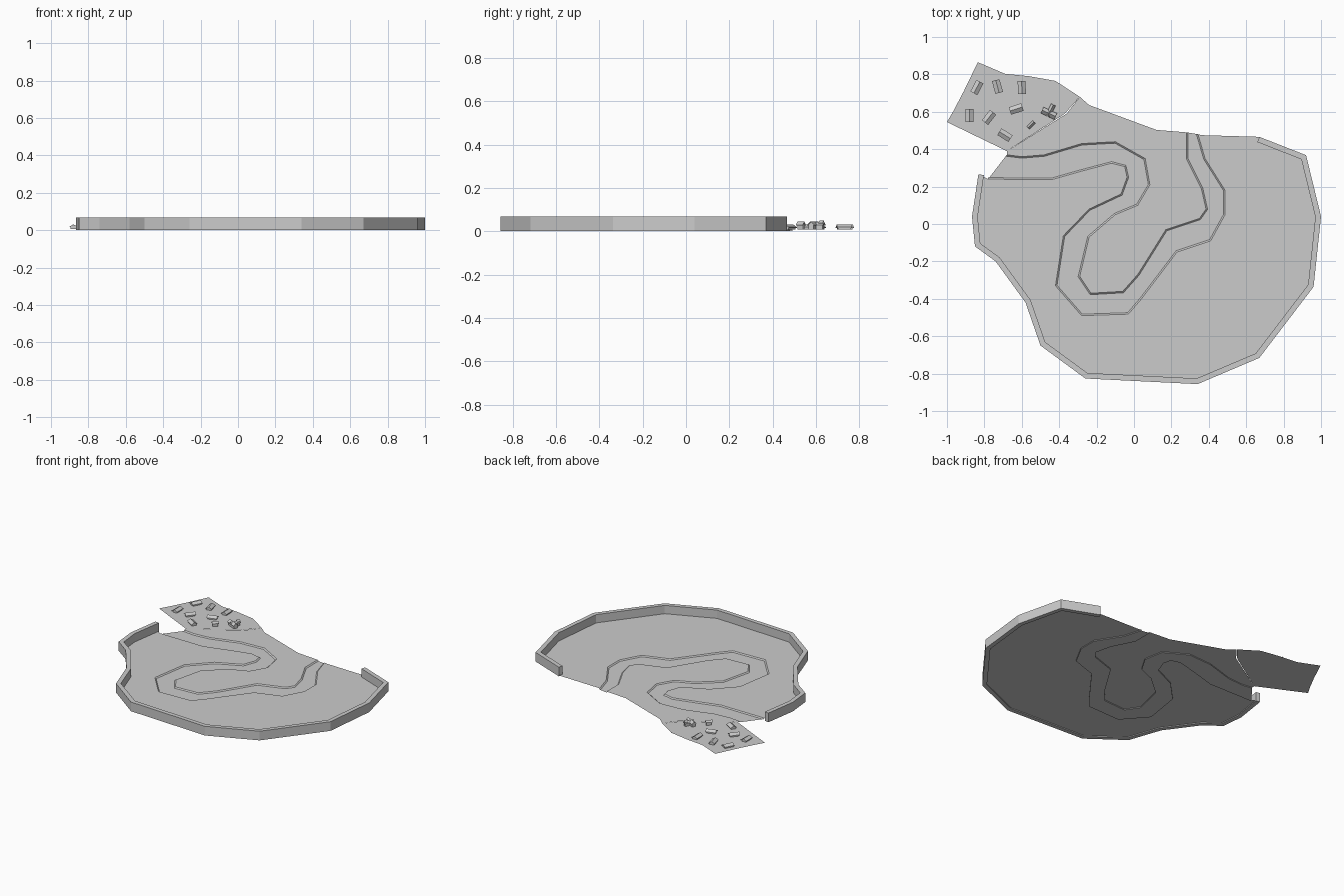
import bpy, bmesh
from math import radians
from mathutils import Vector, Matrix

if "Cube" in bpy.data.objects:
    bpy.data.objects.remove(bpy.data.objects["Cube"])

LAND_Z, RIVER_Z, WALL_TOP = 0.008, 0.001, 0.067


def make_object(name, bm):
    mesh = bpy.data.meshes.new(name)
    bm.to_mesh(mesh)
    bm.free()
    obj = bpy.data.objects.new(name, mesh)
    bpy.context.collection.objects.link(obj)
    return obj


def sheet(name, pts, z):
    """Flat filled outline facing up."""
    bm = bmesh.new()
    f = bm.faces.new([bm.verts.new((x, y, z)) for x, y in pts])
    f.normal_update()
    if f.normal.z < 0:
        f.normal_flip()
    bmesh.ops.triangulate(bm, faces=[f], ngon_method='EAR_CLIP')
    return make_object(name, bm)


def offset(pts, d):
    """Mitred offset to the left of an open path."""
    p = [Vector(q) for q in pts]
    out = []
    for i in range(len(p)):
        a = (p[i] - p[i - 1]).normalized() if i else None
        b = (p[i + 1] - p[i]).normalized() if i < len(p) - 1 else None
        a, b = a or b, b or a
        na, nb = Vector((-a.y, a.x)), Vector((-b.y, b.x))
        m = (na + nb).normalized()
        out.append(tuple(p[i] + m * d / max(0.4, m.dot(nb))))
    return out


def bank(name, line, d):
    """Sloping strip from the land edge down to the river."""
    bm = bmesh.new()
    top = [bm.verts.new((x, y, LAND_Z)) for x, y in line]
    low = [bm.verts.new((x, y, RIVER_Z)) for x, y in offset(line, d)]
    for i in range(len(line) - 1):
        f = bm.faces.new((top[i], top[i + 1], low[i + 1], low[i]))
        f.normal_update()
        if f.normal.z < 0:
            f.normal_flip()
    make_object(name, bm)


# River bank lines and outer rim
south = [(-.78, .24), (-.44, .237), (-.29, .28), (-.12, .325), (-.05, .307),
         (-.037, .25), (-.07, .16), (-.24, .08), (-.378, -.063), (-.42, -.33),
         (-.28, -.49), (-.03, -.482), (.04, -.40), (.23, -.15), (.41, -.09),
         (.487, .05), (.487, .18), (.38, .35), (.342, .48)]
north = [(-.68, .37), (-.60, .36), (-.48, .37), (-.28, .43), (-.10, .44),
         (.06, .35), (.085, .21), (.02, .10), (-.10, .05), (-.24, -.07),
         (-.29, -.28), (-.23, -.37), (-.06, -.36), (.02, -.27), (.17, -.03),
         (.35, .03), (.385, .08), (.36, .19), (.28, .35), (.28, .49)]
rim = [(-.832, .266), (-.866, .04), (-.85, -.12), (-.74, -.20), (-.58, -.42),
       (-.50, -.65), (-.26, -.826), (.34, -.856), (.67, -.716), (.96, -.336),
       (1.0, .04), (.92, .368), (.67, .466)]

# Ground sheets
sheet("south_land", rim + [(.36, .475)] + south[::-1], LAND_Z)
sheet("north_land", north + [(.12, .503), (-.24, .636), (-.29, .68), (-.36, .59),
                             (-.68, .39)], LAND_Z)
sheet("village_ground", [(-.68, .39), (-.37, .59), (-.29, .68), (-.42, .765),
                         (-.56, .79), (-.69, .803), (-.835, .865), (-.91, .71),
                         (-.965, .605), (-1.0, .545)], LAND_Z)
sheet("river_bed", south + north[::-1], RIVER_Z)
bank("south_bank", south, .008)
bank("north_bank", north, -.008)

# Rim wall
bm = bmesh.new()
inner = offset(rim, .03)
rings = [[bm.verts.new((*p, z)) for p, z in
          ((o, .002), (o, WALL_TOP), (i, WALL_TOP), (i, .002))]
         for o, i in zip(rim, inner)]
for a, b in zip(rings, rings[1:]):
    for k in range(4):
        n = (k + 1) % 4
        bm.faces.new((a[k], b[k], b[n], a[n]))
bm.faces.new(rings[0])
bm.faces.new(rings[-1][::-1])
bmesh.ops.recalc_face_normals(bm, faces=bm.faces)
make_object("rim_wall", bm)


def house(name, x, y, angle, w=.042, l=.07, eave=.019, ridge=.032):
    """Gabled block with overhanging roof, ridge along local y."""
    bm = bmesh.new()
    o = .005
    body = [(-w/2 + o, LAND_Z), (w/2 - o, LAND_Z), (w/2 - o, eave),
            (0, ridge - .003), (-w/2 + o, eave)]
    roof = [(-w/2, eave - .003), (0, ridge - .003), (w/2, eave - .003),
            (w/2, eave), (0, ridge), (-w/2, eave)]
    for prof, length in ((body, l - 2 * o), (roof, l)):
        f = bm.faces.new([bm.verts.new((px, -length/2, pz)) for px, pz in prof])
        ext = bmesh.ops.extrude_face_region(bm, geom=[f], use_keep_orig=True)
        bmesh.ops.translate(bm, vec=(0, length, 0), verts=[
            v for v in ext["geom"] if isinstance(v, bmesh.types.BMVert)])
    bmesh.ops.recalc_face_normals(bm, faces=bm.faces)
    bm.transform(Matrix.Translation((x, y, 0)) @ Matrix.Rotation(radians(angle), 4, 'Z'))
    return make_object(name, bm)


# Village houses
for i, (x, y, a) in enumerate([(-.84, .73, -28), (-.73, .735, 15), (-.60, .73, 2),
                               (-.88, .58, 0), (-.775, .57, -38), (-.63, .615, -72),
                               (-.69, .475, 58)]):
    house(f"house_{i + 1}", x, y, a)

# Church: nave, transept and tower; small hut beside it
house("church_nave", -.455, .592, 65, .036, .08, .03, .046)
house("church_transept", -.447, .607, -28, .026, .07, .03, .043)
house("church_tower", -.437, .625, -28, .02, .022, .038, .05)
house("village_hut", -.55, .53, -45, .02, .045, .03, .044)
